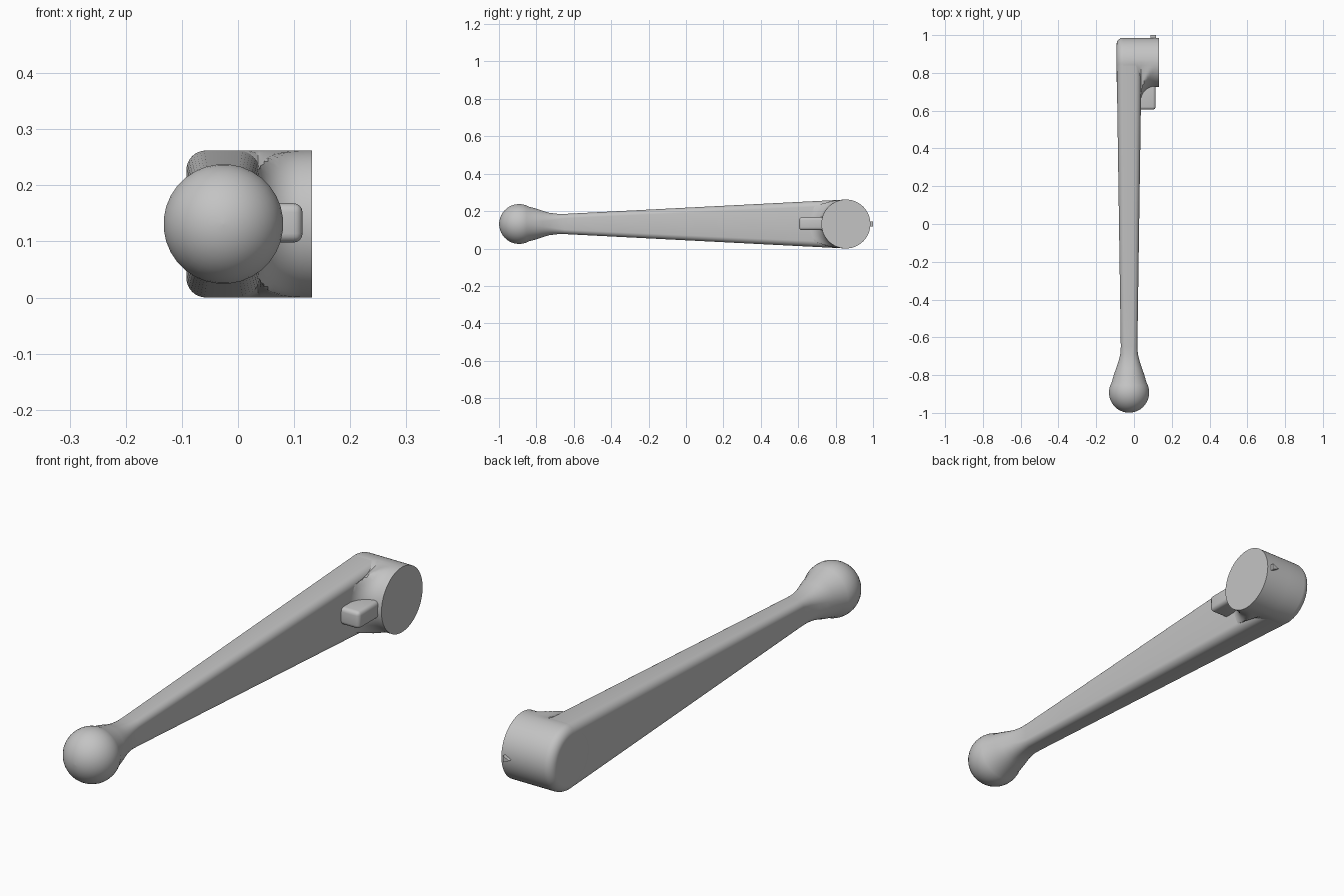
import bpy, bmesh, math
from mathutils import Vector

cube = bpy.data.objects.get("Cube")
if cube:
    bpy.data.objects.remove(cube, do_unlink=True)

grey = bpy.data.materials.new("plain grey")
grey.use_nodes = True
grey.diffuse_color = (0.55, 0.55, 0.55, 1)
grey.node_tree.nodes["Principled BSDF"].inputs["Base Color"].default_value = (0.55, 0.55, 0.55, 1)

CX, CZ = -0.026, 0.131        # arm axis
HUB_Y, HUB_R = 0.855, 0.131   # hub axis and radius
BALL_Y, BALL_R = -0.892, 0.107
NECK_Y = -0.65


def mix(a, b, t):
    return a + (b - a) * t


def finish(name, bm, angle=35):
    bmesh.ops.recalc_face_normals(bm, faces=bm.faces)
    mesh = bpy.data.meshes.new(name)
    bm.to_mesh(mesh)
    bm.free()
    obj = bpy.data.objects.new(name, mesh)
    bpy.context.collection.objects.link(obj)
    mesh.materials.append(grey)
    bpy.ops.object.select_all(action="DESELECT")
    obj.select_set(True)
    bpy.context.view_layer.objects.active = obj
    bpy.ops.object.shade_smooth_by_angle(angle=math.radians(angle))
    return obj


def loft(name, rings, angle=35):
    """Skin a list of equal-length point rings and close both ends."""
    bm = bmesh.new()
    loops = [[bm.verts.new(p) for p in ring] for ring in rings]
    n = len(loops[0])
    for a, b in zip(loops, loops[1:]):
        for i in range(n):
            j = (i + 1) % n
            bm.faces.new((a[i], a[j], b[j], b[i]))
    bm.faces.new(loops[0])
    bm.faces.new(loops[-1])
    bmesh.ops.remove_doubles(bm, verts=bm.verts, dist=0.0002)
    return finish(name, bm, angle)


def rounded_ring(y, hx, hz, r, steps=8):
    """Rounded rectangle across the arm; a circle when hx = hz = r."""
    points = []
    for k, (sx, sz) in enumerate(((1, 1), (-1, 1), (-1, -1), (1, -1))):
        for i in range(steps):
            a = math.pi / 2 * (k + (i + 0.5) / steps)
            points.append((CX + sx * (hx - r) + r * math.cos(a), y,
                           CZ + sz * (hz - r) + r * math.sin(a)))
    return points


def arm_half_height(y):
    return mix(HUB_R, 0.054, (HUB_Y - y) / (HUB_Y - NECK_Y))


# Tapered arm, flared neck and ball end in one skin
sections = []
for i in range(7):
    t = i / 6
    sections.append((mix(HUB_Y, NECK_Y, t), mix(0.066, 0.044, t),
                     mix(HUB_R, 0.054, t), mix(0.035, 0.026, t)))
sections += [(-0.69, 0.047, 0.055, 0.034), (-0.73, 0.057, 0.060, 0.046),
             (-0.765, 0.069, 0.070, 0.062), (-0.795, 0.080, 0.081, 0.078)]
for i in range(15):
    a = mix(math.radians(60), math.pi, i / 14)
    r = max(BALL_R * math.sin(a), 0.001)
    sections.append((BALL_Y + BALL_R * math.cos(a), r, r, r))
loft("arm_with_ball_end", [rounded_ring(*s) for s in sections])

# Hub: round boss with a rounded outer rim and a fillet running into the arm
FILLET, RIM, ARM_FACE = 0.075, 0.035, 0.036
profile = []                          # (x, radius, extra fillet radius)
for i in range(9):
    a = math.pi / 2 * i / 8
    profile.append((-0.092 + RIM * (1 - math.cos(a)),
                    HUB_R - RIM * (1 - math.sin(a)), 0))
profile.append((0.02, HUB_R, 0))
for i in range(10):
    a = math.pi / 2 * i / 9
    profile.append((ARM_FACE + FILLET * (1 - math.cos(a)), HUB_R,
                    FILLET * (1 - math.sin(a))))
profile.append((0.132, HUB_R, 0))

hub_rings = []
for x, r, extra in profile:
    ring = []
    for i in range(64):
        a = math.tau * i / 64
        front = math.cos(a) < -0.001
        radius = r + (extra if front else 0)
        y, z = HUB_Y + radius * math.cos(a), radius * math.sin(a)
        if front and extra:
            # keep the fillet inside the arm outline
            away = min(1, (HUB_Y - y) / HUB_R)
            limit = arm_half_height(y) - 0.03 * away * extra / FILLET
            z = max(-limit, min(limit, z))
        ring.append((x, y, CZ + z))
    hub_rings.append(ring)
loft("hub", hub_rings)

# Stop tab beside the hub
bm = bmesh.new()
bmesh.ops.create_cube(bm, size=1)
for v in bm.verts:
    v.co = Vector((0.055, 0.685, CZ + 0.002)) + Vector((v.co.x * 0.12, v.co.y * 0.16, v.co.z * 0.07))
bmesh.ops.bevel(bm, geom=bm.edges[:], offset=0.016, segments=4, profile=0.5, affect="EDGES")
finish("stop_tab", bm)

# Small triangular pointer on the back of the hub
triangle = ((0.116, -0.013), (0.116, 0.013), (0.088, 0))
loft("pointer_mark", [[(x, y, CZ + z) for x, z in triangle] for y in (0.975, 1.0)], 20)
